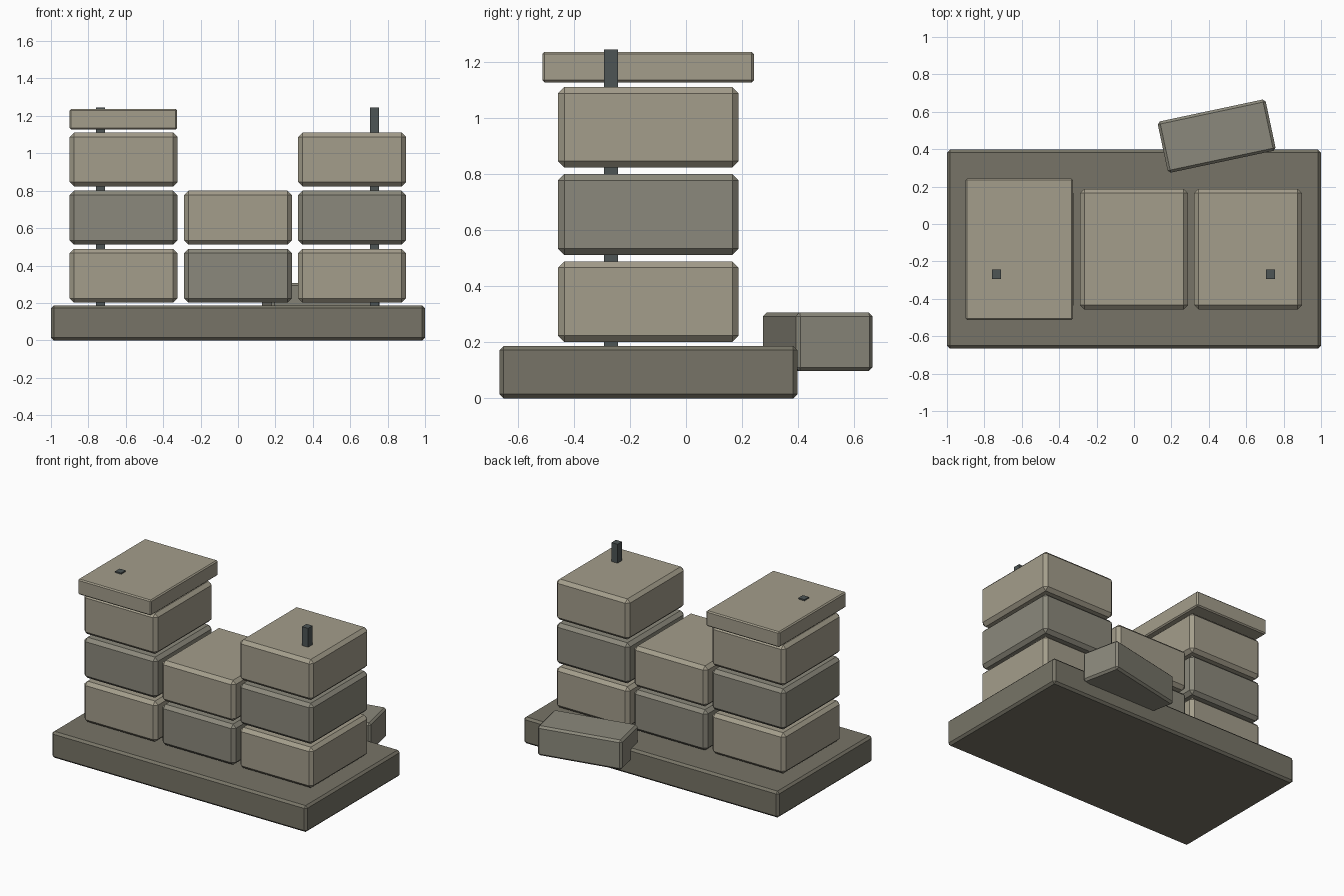
import bpy
import math

if "Cube" in bpy.data.objects:
    bpy.data.objects.remove(bpy.data.objects["Cube"])


def material(name, rgb):
    m = bpy.data.materials.new(name)
    m.diffuse_color = (*rgb, 1)
    m.use_nodes = True
    m.node_tree.nodes["Principled BSDF"].inputs["Base Color"].default_value = m.diffuse_color
    return m


LIGHT = material("light_stone", (0.37, 0.34, 0.26))
DARK = material("dark_stone", (0.26, 0.25, 0.20))
BASE = material("footing_stone", (0.185, 0.175, 0.135))
STEEL = material("steel", (0.075, 0.09, 0.09))


def block(name, x, y, z, mat, bevel, turn=0):
    """Chamfered box from (min, max) ranges, turned about its own centre."""
    ranges = (x, y, z)
    bpy.ops.mesh.primitive_cube_add(size=1, location=[(a + b) / 2 for a, b in ranges])
    ob = bpy.context.object
    ob.name = name
    ob.scale = [b - a for a, b in ranges]
    bpy.ops.object.transform_apply(location=False, rotation=False, scale=True)
    ob.rotation_euler.z = turn
    ob.data.materials.append(mat)
    if bevel:
        mod = ob.modifiers.new("chamfer", 'BEVEL')
        mod.width = bevel
        mod.segments = 1
    return ob


# Footing slab
block("footing", (-1, 1), (-0.665, 0.397), (0, 0.187), BASE, 0.015)

# Stacked blocks in alternating tones; the middle column is one course short
for col, (cx, courses) in enumerate([(-0.612, 3), (0, 2), (0.61, 3)]):
    for row in range(courses):
        z = 0.201 + row * 0.311
        block(f"wall_block_{col}_{row}", (cx - 0.288, cx + 0.288), (-0.457, 0.188),
              (z, z + 0.288), DARK if (col + row) % 2 else LIGHT, 0.023)

# Capstone on the left column
block("capstone", (-0.9, -0.325), (-0.512, 0.242), (1.127, 1.236), LIGHT, 0.008)

# Reinforcing rods
for side, x in (("left", -0.735), ("right", 0.731)):
    block(f"rod_{side}", (x - 0.024, x + 0.024), (-0.293, -0.243), (0.15, 1.245), STEEL, 0)

# Fallen block behind the wall
block("fallen_block", (0.147, 0.737), (0.33, 0.61), (0.097, 0.307), DARK, 0.014,
      math.radians(12))
